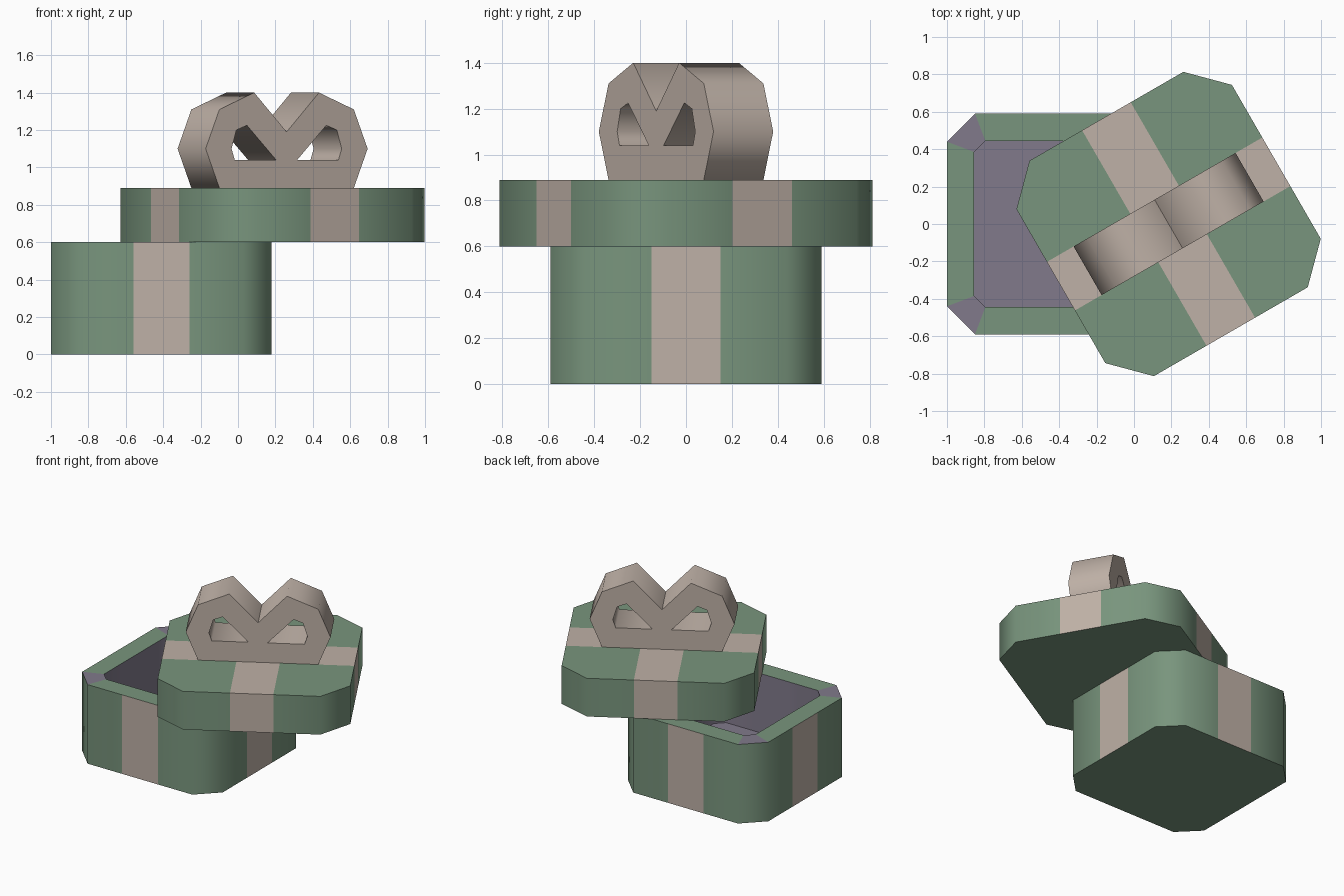
import bpy, bmesh, math
from mathutils import Vector

cube = bpy.data.objects.get("Cube")
if cube:
    bpy.data.objects.remove(cube, do_unlink=True)


def material(name, rgb):
    m = bpy.data.materials.new(name)
    m.use_nodes = True
    m.diffuse_color = (*rgb, 1)
    m.node_tree.nodes["Principled BSDF"].inputs["Base Color"].default_value = (*rgb, 1)
    return m


GREEN = material("green paper", (0.19, 0.30, 0.205))
RIBBON = material("beige ribbon", (0.52, 0.44, 0.385))
PURPLE = material("purple lining", (0.22, 0.195, 0.26))
HALF_RIBBON = 0.15


def octagon(half, cut):
    """Square outline with chamfered corners, counter-clockwise."""
    a, b = half, half - cut
    return [(a, -b), (a, b), (b, a), (-b, a), (-a, b), (-a, -b), (-b, -a), (b, -a)]


def finish(bm, name, mats, angle, location=(0, 0, 0), turn=0):
    bmesh.ops.recalc_face_normals(bm, faces=bm.faces)
    mesh = bpy.data.meshes.new(name)
    bm.to_mesh(mesh)
    bm.free()
    for m in mats:
        mesh.materials.append(m)
    ob = bpy.data.objects.new(name, mesh)
    bpy.context.collection.objects.link(ob)
    ob.location = location
    ob.rotation_euler.z = math.radians(turn)
    bpy.ops.object.select_all(action="DESELECT")
    ob.select_set(True)
    bpy.context.view_layer.objects.active = ob
    bpy.ops.object.shade_smooth_by_angle(angle=math.radians(angle))
    return ob


def wrapped_block(name, sections, paint, location, turn=0):
    """Loft chamfered squares (half, cut, z), slice along the ribbon, paint by rule."""
    bm = bmesh.new()
    rings = [[bm.verts.new((x, y, z)) for x, y in octagon(h, c)] for h, c, z in sections]
    for low, high in zip(rings, rings[1:]):
        for i in range(8):
            j = (i + 1) % 8
            bm.faces.new((low[i], low[j], high[j], high[i]))
    bm.faces.new(rings[0][::-1])
    bm.faces.new(rings[-1])
    bmesh.ops.recalc_face_normals(bm, faces=bm.faces)
    for axis in (Vector((1, 0, 0)), Vector((0, 1, 0))):
        for side in (-1, 1):
            bmesh.ops.bisect_plane(bm, geom=bm.verts[:] + bm.edges[:] + bm.faces[:],
                                   plane_co=axis * side * HALF_RIBBON, plane_no=axis)
    for f in bm.faces:
        f.material_index = paint(f.calc_center_median(), f.normal)
    return finish(bm, name, (GREEN, RIBBON, PURPLE), 50, location, turn)


def on_ribbon(c):
    return min(abs(c.x), abs(c.y)) < HALF_RIBBON


def paint_box(c, n):
    if max(abs(c.x), abs(c.y)) < 0.5 and c.z > 0.1:
        return 2
    return int(on_ribbon(c) and abs(n.z) < 0.5)


def paint_lid(c, n):
    return int(on_ribbon(c) and n.z > -0.5)


# Open box with lining, and the lid set askew on it
wrapped_block("box", [(0.59, 0.15, 0), (0.59, 0.15, 0.6), (0.445, 0.06, 0.6), (0.445, 0.06, 0.15)],
              paint_box, (-0.41, 0, 0))
wrapped_block("lid", [(0.665, 0.19, 0.6), (0.665, 0.19, 0.89)], paint_lid, (0.185, 0, 0), 30)

# Bow: one loop's outline and hole, mirrored, then given thickness
outer = [(0, 1.19), (0.2, 1.4), (0.415, 1.31), (0.5, 1.1), (0.415, 0.89), (0, 0.89)]
hole = [(0.065, 1.04), (0.245, 1.225), (0.31, 1.2), (0.34, 1.1), (0.32, 1.04)]
# Pairs of (outer, hole) corners bounding each piece of the front
pieces = [((0, 1), (1, 0)), ((1, 2), (2, 1)), ((2, 3), (3, 2)), ((3, 4), (4, 3)),
          ((4, 5), (0, 4)), ((5, 0), (0,))]
bm = bmesh.new()
for side in (-1, 1):
    o, h = [[bm.verts.new((side * x, -HALF_RIBBON, z)) for x, z in pts] for pts in (outer, hole)]
    for a, b in pieces:
        bm.faces.new([o[i] for i in a] + [h[i] for i in b])
bmesh.ops.remove_doubles(bm, verts=bm.verts, dist=0.001)
bmesh.ops.recalc_face_normals(bm, faces=bm.faces)
front = bm.faces[:]
back = bmesh.ops.extrude_face_region(bm, geom=front, use_keep_orig=True)
bmesh.ops.translate(bm, vec=(0, 2 * HALF_RIBBON, 0),
                    verts=[v for v in back["geom"] if isinstance(v, bmesh.types.BMVert)])
finish(bm, "bow", (RIBBON,), 80, (0.185, 0, 0), 30)
